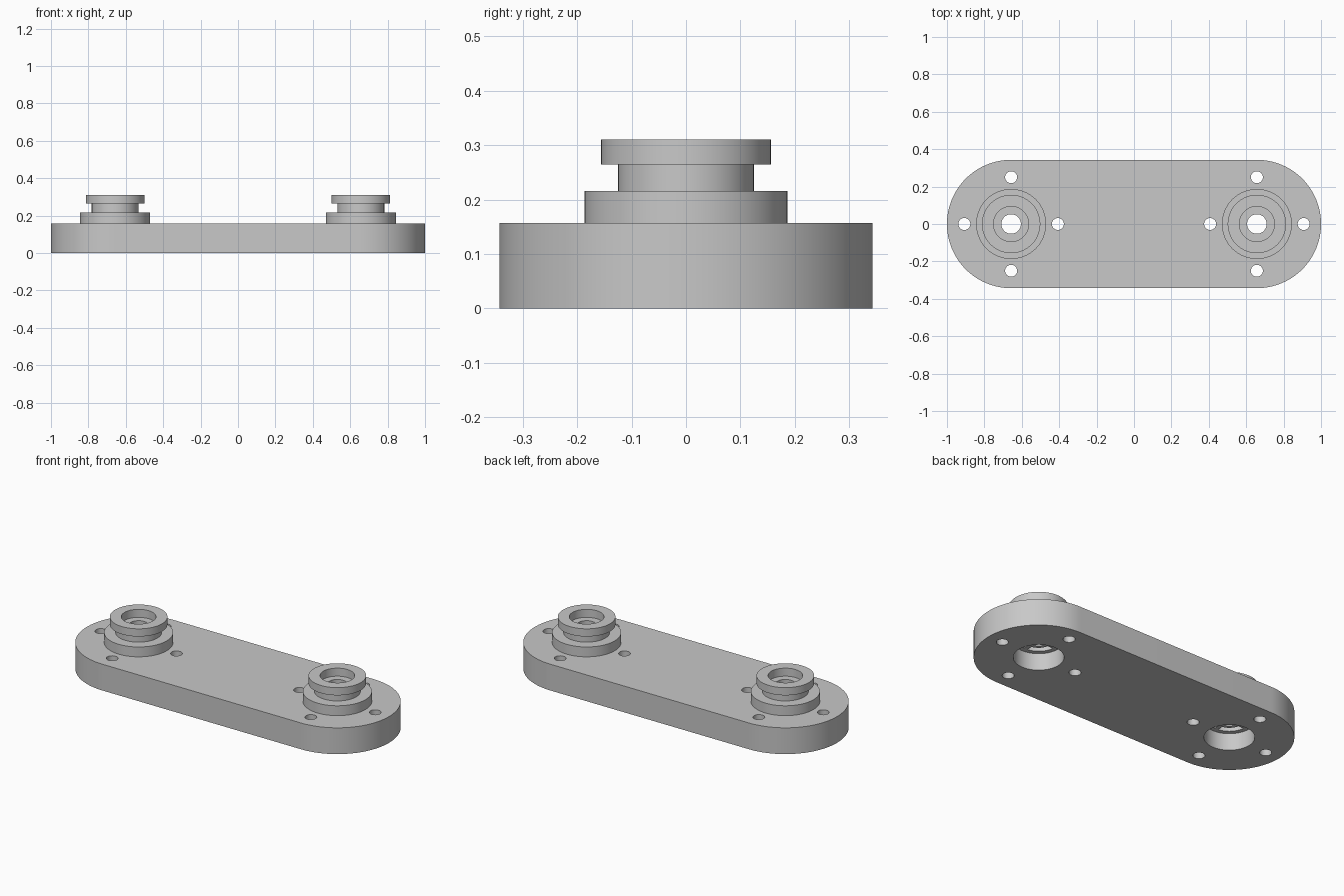
import bpy
import bmesh
from math import cos, sin, pi, asin, radians

if "Cube" in bpy.data.objects:
    bpy.data.objects.remove(bpy.data.objects["Cube"], do_unlink=True)

HUB_X = 0.657      # hub centres lie at +-HUB_X
PLATE_R = 0.343
PLATE_TOP = 0.157
BORE_R = 0.052

grey = bpy.data.materials.new("plain grey")
grey.use_nodes = True
colour = (0.58, 0.58, 0.58, 1)
grey.diffuse_color = colour
grey.node_tree.nodes["Principled BSDF"].inputs["Base Color"].default_value = colour


def make_object(name, bm):
    bmesh.ops.recalc_face_normals(bm, faces=bm.faces[:])
    mesh = bpy.data.meshes.new(name)
    bm.to_mesh(mesh)
    bm.free()
    mesh.materials.append(grey)
    obj = bpy.data.objects.new(name, mesh)
    bpy.context.collection.objects.link(obj)
    return obj


def arc(cx, cy, r, a0, a1, n):
    return [(cx + r * cos(a0 + (a1 - a0) * i / n),
             cy + r * sin(a0 + (a1 - a0) * i / n)) for i in range(n + 1)]


def circle(cx, cy, r, n=64):
    return arc(cx, cy, r, 0, 2 * pi, n)[:-1]


def prisms(name, outlines, z0, z1):
    """Extrude every outline from z0 to z1 in one object."""
    bm = bmesh.new()
    for outline in outlines:
        face = bm.faces.new([bm.verts.new((x, y, z0)) for x, y in outline])
        top = bmesh.ops.extrude_face_region(bm, geom=[face])["geom"]
        verts = [v for v in top if isinstance(v, bmesh.types.BMVert)]
        bmesh.ops.translate(bm, verts=verts, vec=(0, 0, z1 - z0))
    return make_object(name, bm)


def lathe(name, profile, cx, n=96):
    """Turn a closed radius-height profile around the hub axis."""
    bm = bmesh.new()
    rings = [[bm.verts.new((cx + r * cos(2 * pi * i / n), r * sin(2 * pi * i / n), z))
              for i in range(n)] for r, z in profile]
    for a, b in zip(rings, rings[1:] + rings[:1]):
        for i in range(n):
            j = (i + 1) % n
            bm.faces.new((a[i], a[j], b[j], b[i]))
    return make_object(name, bm)


def select_only(obj):
    bpy.ops.object.select_all(action='DESELECT')
    obj.select_set(True)
    bpy.context.view_layer.objects.active = obj


def cut(obj, cutter):
    cutter.hide_render = True
    mod = obj.modifiers.new("cut", 'BOOLEAN')
    mod.operation = 'DIFFERENCE'
    mod.solver = 'EXACT'
    mod.object = cutter
    select_only(obj)
    bpy.ops.object.modifier_apply(modifier=mod.name)
    bpy.data.objects.remove(cutter, do_unlink=True)


def rib_slot(cx, quarter, r0, r1, half_rib):
    """Quarter of a ring, with a rib left on both sides."""
    a = quarter * pi / 2
    i0, i1 = asin(half_rib / r0), asin(half_rib / r1)
    return (arc(cx, 0, r1, a + i1, a + pi / 2 - i1, 16)
            + arc(cx, 0, r0, a + pi / 2 - i0, a + i0, 16))


centres = (-HUB_X, HUB_X)

# Plate with round ends
plate = prisms("base_plate", [arc(HUB_X, 0, PLATE_R, -pi / 2, pi / 2, 64)
                              + arc(-HUB_X, 0, PLATE_R, pi / 2, 3 * pi / 2, 64)],
               0, PLATE_TOP)

# Pockets underneath, shaft bores, ribbed recesses and screw holes
cut(plate, prisms("pocket_cutter", [circle(x, 0, 0.134, 96) for x in centres], -0.1, 0.1))
cut(plate, prisms("bore_cutter", [circle(x, 0, BORE_R, 96) for x in centres], -0.1, 0.3))
cut(plate, prisms("rib_cutter", [rib_slot(x, q, 0.072, 0.108, 0.011)
                                 for x in centres for q in range(4)], 0.05, 0.145))
cut(plate, prisms("screw_cutter", [circle(x + 0.25 * cos(q * pi / 2), 0.25 * sin(q * pi / 2),
                                          0.032, 40)
                                   for x in centres for q in range(4)], -0.1, 0.3))

# Stepped hubs: foot, neck and counterbored flange
hub_profile = [(BORE_R, PLATE_TOP), (0.187, PLATE_TOP), (0.187, 0.216), (0.125, 0.216),
               (0.125, 0.264), (0.156, 0.264), (0.156, 0.31), (0.094, 0.31),
               (0.094, 0.262), (BORE_R, 0.262)]
hubs = [lathe(side + "_hub", hub_profile, x) for side, x in zip(("right", "left"), centres)]

for obj in [plate] + hubs:
    select_only(obj)
    bpy.ops.object.shade_smooth_by_angle(angle=radians(30))
